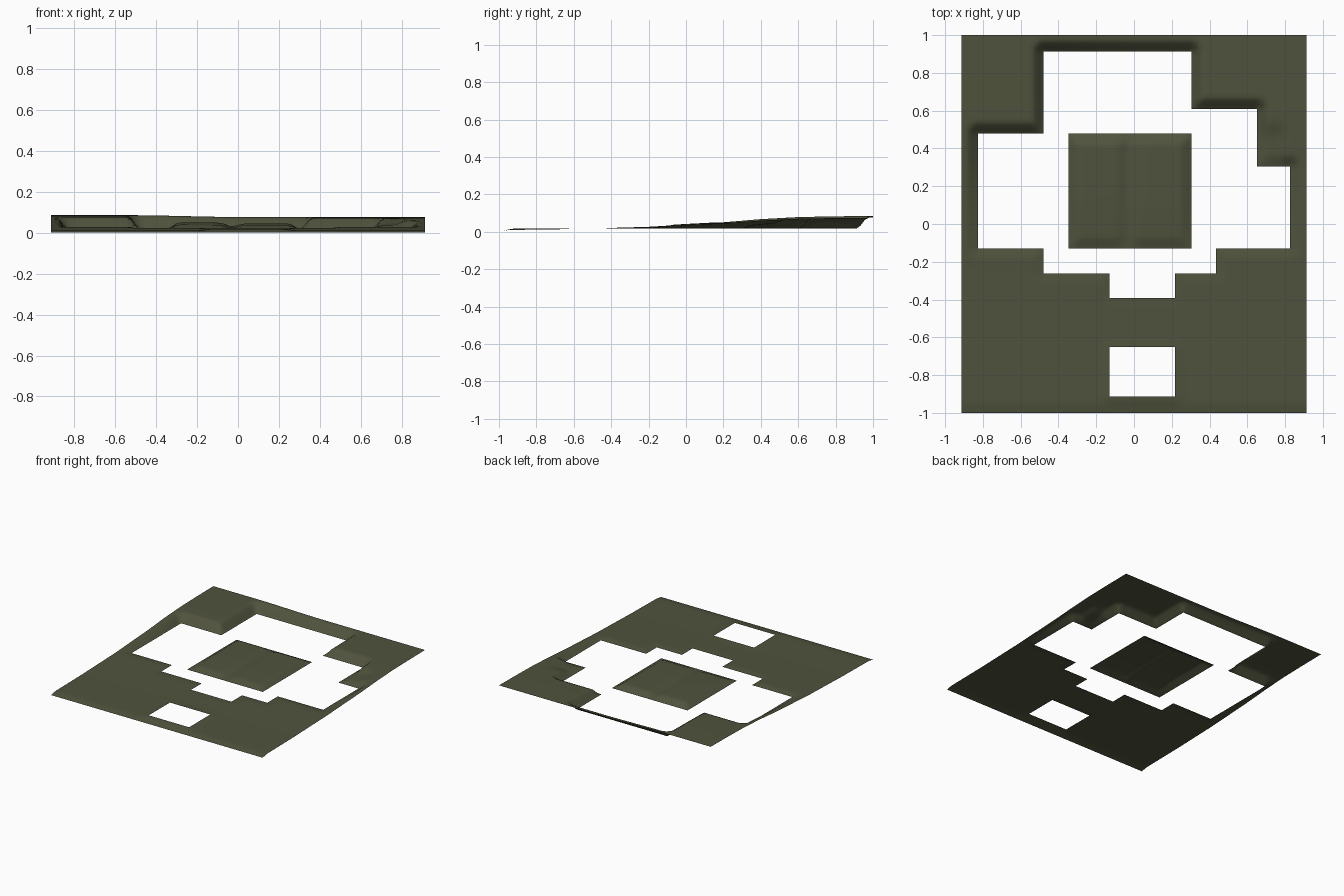
import bpy, bmesh, math

if "Cube" in bpy.data.objects:
    bpy.data.objects.remove(bpy.data.objects["Cube"])

U = 1 / 23            # plan unit that the openings snap to
NX, NY = 42, 46       # half-extents in half units

# Openings as rectangles in plan units: x0, x1, y0, y1
HOLES = [(-19, -11, -3, 11), (-11, -8, -6, 21), (-8, 7, 11, 21),
         (7, 15, -3, 14), (15, 19, -3, 7), (-8, -3, -6, -3),
         (-3, 5, -9, -3), (5, 10, -6, -3), (-3, 5, -21, -15)]
ISLAND = (-8, 7, -3, 11)

# Ground height from front to back
PROFILE = [(-1, 0.0), (-0.95, 0.01), (-0.6, 0.015), (-0.2, 0.027), (0, 0.039),
           (0.2, 0.051), (0.4, 0.068), (0.6, 0.079), (0.8, 0.083), (1, 0.085)]
BASE = 0.018


def smooth(t):
    t = min(max(t, 0), 1)
    return t * t * (3 - 2 * t)


def inside(r, a, b):
    return r[0] <= a <= r[1] and r[2] <= b <= r[3]


def ground(y):
    for (y0, z0), (y1, z1) in zip(PROFILE, PROFILE[1:]):
        if y <= y1 + 1e-6:
            return z0 + (z1 - z0) * (y - y0) / (y1 - y0)
    return PROFILE[-1][1]


def edge_distance(a, b):
    return U * min(math.hypot(max(r[0] - a, 0, a - r[1]),
                              max(r[2] - b, 0, b - r[3])) for r in HOLES)


def height(a, b):
    x, y = a * U, b * U
    z = ground(y)
    # right side sits a little lower towards the back
    z *= 1 - 0.11 * smooth((x + 0.55) / 0.6) * smooth((y + 0.4) / 0.8)
    if inside(ISLAND, a, b):
        # two low humps with a shallow valley between
        z = min(z + 0.004, 0.049 if x < -0.05 else 0.045)
        z -= 0.014 * math.exp(-((x + 0.03) / 0.04) ** 2)
    # worn terrace by the right-hand notch
    z -= 0.022 * math.exp(-((x - 0.72) / 0.08) ** 4 - ((y - 0.4) / 0.11) ** 4)
    # banks fall to the base level around the openings
    return BASE + (z - BASE) * smooth(edge_distance(a, b) / 0.06)


olive = bpy.data.materials.new("dark olive ground")
olive.diffuse_color = (0.08, 0.086, 0.047, 1)
olive.use_nodes = True
olive.node_tree.nodes["Principled BSDF"].inputs["Base Color"].default_value = olive.diffuse_color


def make_sheet(name, keep):
    bm = bmesh.new()
    verts = {}

    def vert(i, j):
        if (i, j) not in verts:
            a, b = i / 2, j / 2
            verts[i, j] = bm.verts.new((a * U, b * U, height(a, b)))
        return verts[i, j]

    for i in range(-NX, NX):
        for j in range(-NY, NY):
            a, b = (i + 0.5) / 2, (j + 0.5) / 2
            if keep(a, b):
                bm.faces.new([vert(i, j), vert(i + 1, j),
                              vert(i + 1, j + 1), vert(i, j + 1)])
    mesh = bpy.data.meshes.new(name)
    bm.to_mesh(mesh)
    bm.free()
    mesh.materials.append(olive)
    for p in mesh.polygons:
        p.use_smooth = True
    obj = bpy.data.objects.new(name, mesh)
    bpy.context.collection.objects.link(obj)
    return obj


# Surrounding ground with its stepped openings
make_sheet("surrounding_ground",
           lambda a, b: not inside(ISLAND, a, b)
           and not any(inside(r, a, b) for r in HOLES))

# Free-standing patch in the middle
make_sheet("centre_island", lambda a, b: inside(ISLAND, a, b))
